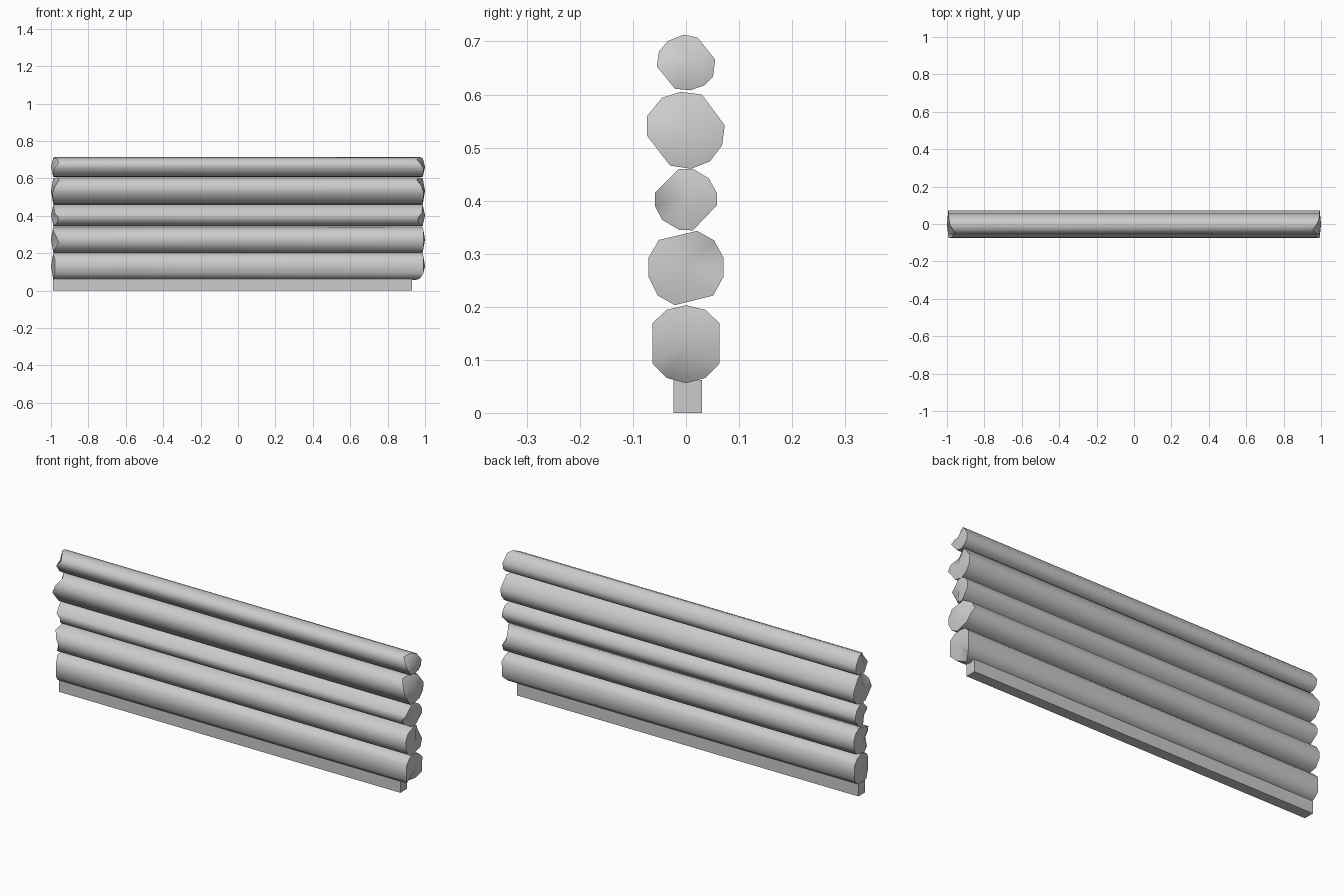
import bpy, bmesh, math

if "Cube" in bpy.data.objects:
    bpy.data.objects.remove(bpy.data.objects["Cube"])

# ten-sided cross-sections (y, z), counter-clockwise seen from +x
PROFILES = [
    [(0, .056), (.037, .066), (.063, .093), (.063, .169), (.037, .194),
     (0, .203), (-.037, .194), (-.063, .169), (-.063, .093), (-.037, .066)],
    [(-.021, .203), (.051, .221), (.071, .257), (.071, .292), (.053, .325),
     (.021, .343), (-.051, .326), (-.071, .292), (-.071, .257), (-.053, .221)],
    [(.013, .344), (.058, .391), (.058, .415), (.043, .442), (.013, .46),
     (-.013, .46), (-.058, .415), (-.058, .389), (-.045, .364), (-.013, .345)],
    [(.01, .46), (.045, .474), (.068, .504), (.073, .542), (.03, .6),
     (-.01, .605), (-.045, .594), (-.073, .56), (-.074, .523), (-.03, .466)],
    [(.008, .608), (.034, .617), (.051, .634), (.055, .666), (.022, .707),
     (-.004, .713), (-.034, .701), (-.051, .681), (-.055, .653), (-.021, .611)],
]
# direction (degrees in the y-z plane) of the chipped edge at the right and left end
CHIPS = [(-90, 180), (25, 190), (205, 200), (125, 130), (130, 150)]


def log(name, profile, chips):
    bm = bmesh.new()
    cy = sum(p[0] for p in profile) / len(profile)
    cz = sum(p[1] for p in profile) / len(profile)
    rings = []
    for side, chip in zip((1, -1), chips):
        ring = []
        for y, z in profile:
            ang = math.atan2(z - cz, y - cy)
            near = max(0, math.cos(ang - math.radians(chip)))
            x = .985 + .008 * abs(math.cos(ang)) - .035 * near ** 6
            ring.append(bm.verts.new((side * x, y, z)))
        rings.append(ring)
        # slightly domed end grain
        tip = bm.verts.new((side * 1.0, cy, cz))
        for a, b in zip(ring, ring[1:] + ring[:1]):
            bm.faces.new((a, b, tip))
    r, l = rings
    for i in range(len(r)):
        j = (i + 1) % len(r)
        bm.faces.new((r[i], r[j], l[j], l[i]))
    bmesh.ops.recalc_face_normals(bm, faces=bm.faces)
    me = bpy.data.meshes.new(name)
    bm.to_mesh(me)
    bm.free()
    ob = bpy.data.objects.new(name, me)
    bpy.context.collection.objects.link(ob)
    bpy.ops.object.select_all(action='DESELECT')
    ob.select_set(True)
    bpy.context.view_layer.objects.active = ob
    bpy.ops.object.shade_smooth_by_angle(angle=math.radians(56))


# stacked logs
for i, (profile, chips) in enumerate(zip(PROFILES, CHIPS)):
    log(f"log_{i + 1}", profile, chips)

# base beam under the wall
bpy.ops.mesh.primitive_cube_add(size=1, location=(-.03, .003, .031))
beam = bpy.context.object
beam.name = "base_beam"
beam.scale = (1.92, .054, .062)
